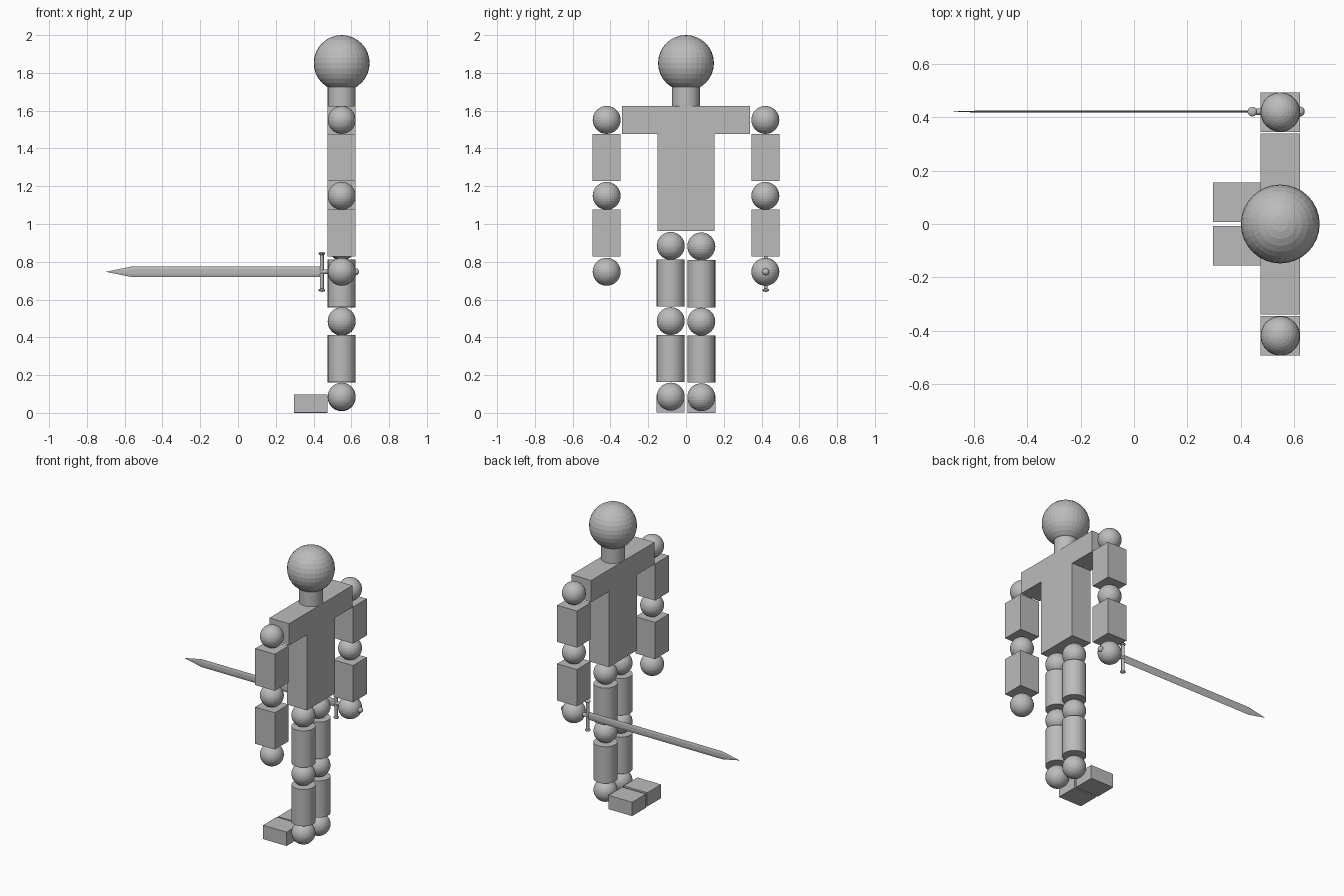
import bpy, bmesh, math
from mathutils import Matrix, Vector

if "Cube" in bpy.data.objects:
    bpy.data.objects.remove(bpy.data.objects["Cube"])

grey = bpy.data.materials.new("plain grey")
grey.diffuse_color = (0.5, 0.5, 0.5, 1)
grey.use_nodes = True
grey.node_tree.nodes["Principled BSDF"].inputs["Base Color"].default_value = grey.diffuse_color

CX = 0.549   # figure's centre line in x
R = 0.074    # common joint radius / half width
AXIS = {'x': Matrix.Rotation(math.pi / 2, 4, 'Y'), 'z': Matrix.Identity(4)}


def finish(name, bm):
    bmesh.ops.recalc_face_normals(bm, faces=bm.faces)
    me = bpy.data.meshes.new(name)
    bm.to_mesh(me)
    bm.free()
    me.materials.append(grey)
    ob = bpy.data.objects.new(name, me)
    bpy.context.collection.objects.link(ob)
    return ob


def ball(name, loc, r, u=32, v=16):
    bm = bmesh.new()
    bmesh.ops.create_uvsphere(bm, u_segments=u, v_segments=v, radius=r,
                              matrix=Matrix.Translation(loc))
    return finish(name, bm)


def box(name, lo, hi):
    bm = bmesh.new()
    lo, hi = Vector(lo), Vector(hi)
    bmesh.ops.create_cube(bm, size=1, matrix=Matrix.Translation((lo + hi) / 2)
                          @ Matrix.Diagonal((*(hi - lo), 1)))
    return finish(name, bm)


def rod(name, loc, r1, r2, length, axis='z', n=32):
    bm = bmesh.new()
    bmesh.ops.create_cone(bm, cap_ends=True, segments=n, radius1=r1, radius2=r2,
                          depth=length, matrix=Matrix.Translation(loc) @ AXIS[axis])
    return finish(name, bm)


# head and neck
ball("head", (CX, 0, 1.852), 0.148)
rod("neck", (CX, 0, 1.68), R, R, 0.12)

# T-shaped torso: profile in yz, extruded along x
half = [(0.15, 0.963), (0.15, 1.477), (0.34, 1.477), (0.34, 1.625)]
outline = half + [(-y, z) for y, z in reversed(half)]
bm = bmesh.new()
face = bm.faces.new([bm.verts.new((CX - R, y, z)) for y, z in outline])
ext = bmesh.ops.extrude_face_region(bm, geom=[face])
bmesh.ops.translate(bm, vec=(2 * R, 0, 0),
                    verts=[g for g in ext["geom"] if isinstance(g, bmesh.types.BMVert)])
finish("torso", bm)

for side, s in (("left", -1), ("right", 1)):
    # arm: three joints with two square segments
    y = 0.42 * s
    for part, z in (("shoulder", 1.551), ("elbow", 1.149), ("hand", 0.747)):
        ball(f"{side}_{part}", (CX, y, z), R)
    for part, z0, z1 in (("upper_arm", 1.227, 1.476), ("forearm", 0.828, 1.078)):
        box(f"{side}_{part}", (CX - R, y - R, z0), (CX + R, y + R, z1))

    # leg: three joints with two round segments and a block foot
    y = 0.081 * s
    dz = 0.003 * (1 - s) / 2
    for part, z in (("hip", 0.881), ("knee", 0.483), ("ankle", 0.083)):
        ball(f"{side}_{part}", (CX, y, z + dz), R)
    for part, z in (("thigh", 0.684), ("shin", 0.285)):
        rod(f"{side}_{part}", (CX, y, z + dz), R, R, 0.25)
    box(f"{side}_foot", (0.297, y - R, dz), (0.474, y + R, 0.094 + dz))

# sword held in the right hand, pointing to -x
SY, SZ = 0.422, 0.747
section = [(0, 0.027), (0.004, 0.011), (0.004, -0.011),
           (0, -0.027), (-0.004, -0.011), (-0.004, 0.011)]
bm = bmesh.new()
rings = [[bm.verts.new((x, SY + a, SZ + b)) for a, b in section] for x in (0.45, -0.568)]
tip = bm.verts.new((-0.7, SY, SZ))
bm.faces.new(rings[0])
for i in range(6):
    j = (i + 1) % 6
    bm.faces.new((rings[0][i], rings[0][j], rings[1][j], rings[1][i]))
    bm.faces.new((rings[1][i], rings[1][j], tip))
finish("blade", bm)

# guard with flared ends
GX = 0.444
rod("guard", (GX, SY, SZ), 0.010, 0.010, 0.19, n=16)
for name, s in (("top", 1), ("bottom", -1)):
    end = ball(f"guard_{name}_end", (0, 0, 0), 0.018, 16, 8)
    end.location = (GX, SY, SZ + 0.097 * s)
    end.scale = (1, 1, 0.5)
rod("grip", (0.53, SY, SZ), 0.012, 0.012, 0.19, 'x', 16)
ball("pommel", (0.622, SY, SZ), 0.019, 16, 8)
